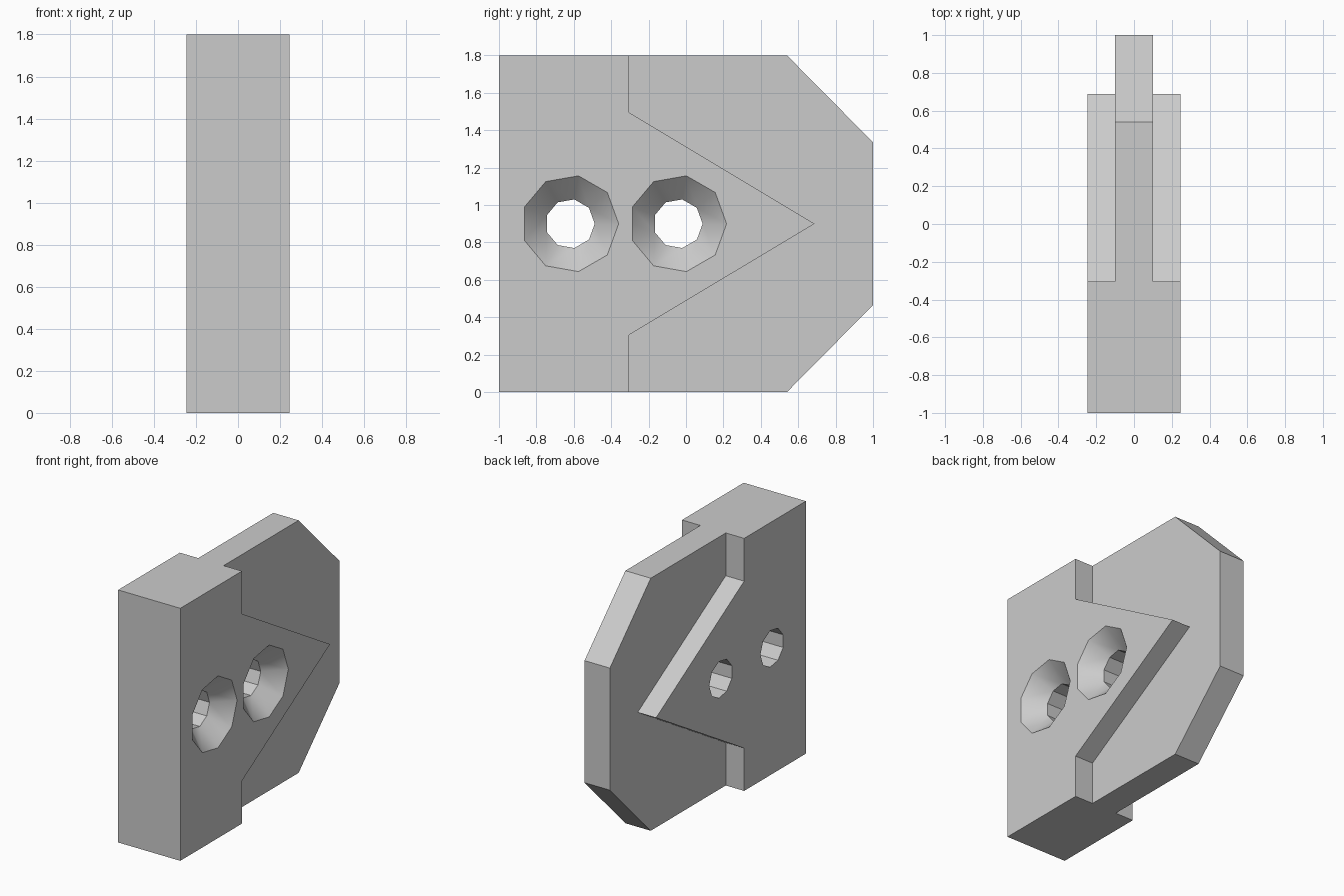
import bpy, bmesh, math

cube = bpy.data.objects.get("Cube")
if cube:
    bpy.data.objects.remove(cube, do_unlink=True)

grey = bpy.data.materials.new("plain_grey")
grey.use_nodes = True
colour = (0.6, 0.6, 0.6, 1)
grey.diffuse_color = colour
grey.node_tree.nodes["Principled BSDF"].inputs["Base Color"].default_value = colour

MID = 0.9          # height of the symmetry plane
HALF = 0.245       # half width of the body


def mesh_object(name, bm):
    bmesh.ops.recalc_face_normals(bm, faces=bm.faces)
    mesh = bpy.data.meshes.new(name)
    bm.to_mesh(mesh)
    bm.free()
    mesh.materials.append(grey)
    obj = bpy.data.objects.new(name, mesh)
    bpy.context.collection.objects.link(obj)
    return obj


def prism(name, half_profile, half_width):
    """Extrude a (y, height above middle) profile, mirrored top to bottom, along x."""
    lower = [(y, -h) for y, h in reversed(half_profile) if h > 0]
    bm = bmesh.new()
    face = bm.faces.new([bm.verts.new((-half_width, y, MID + h))
                         for y, h in half_profile + lower])
    out = bmesh.ops.extrude_face_region(bm, geom=[face])
    verts = [v for v in out["geom"] if isinstance(v, bmesh.types.BMVert)]
    bmesh.ops.translate(bm, verts=verts, vec=(2 * half_width, 0, 0))
    return mesh_object(name, bm)


def screw_cutter(name, y, sides=9):
    """Through hole with a conical countersink opening on the +x side."""
    bm = bmesh.new()
    rings = []
    for x, r in ((-0.4, 0.132), (0.117, 0.132), (HALF, 0.26), (0.3, 0.315)):
        angles = [math.tau * i / sides for i in range(sides)]
        rings.append([bm.verts.new((x, y + r * math.cos(a), MID + r * math.sin(a)))
                      for a in angles])
    for a, b in zip(rings, rings[1:]):
        for i in range(sides):
            j = (i + 1) % sides
            bm.faces.new((a[i], a[j], b[j], b[i]))
    bm.faces.new(rings[0])
    bm.faces.new(rings[-1])
    obj = mesh_object(name, bm)
    obj.hide_render = True
    return obj


def combine(target, other, operation):
    mod = target.modifiers.new(operation.lower(), "BOOLEAN")
    mod.operation = operation
    mod.solver = "EXACT"
    mod.object = other
    bpy.context.view_layer.objects.active = target
    bpy.ops.object.modifier_apply(modifier=mod.name)
    bpy.data.objects.remove(other, do_unlink=True)


# Thick block with an arrow-shaped nose
bracket = prism("wedge_bracket",
                [(-1, 0.9), (-0.305, 0.9), (-0.305, 0.595), (0.687, 0)], HALF)

# Thin centre plate with chamfered rear corners
plate = prism("centre_plate", [(-0.6, 0.9), (0.54, 0.9), (1, 0.435)], 0.1)
combine(bracket, plate, "UNION")

# Two countersunk screw holes
for y in (-0.62, -0.043):
    combine(bracket, screw_cutter("screw_hole_cutter", y), "DIFFERENCE")

bpy.ops.object.select_all(action="DESELECT")
bracket.select_set(True)
bpy.context.view_layer.objects.active = bracket
bpy.ops.object.shade_smooth_by_angle(angle=math.radians(30))
